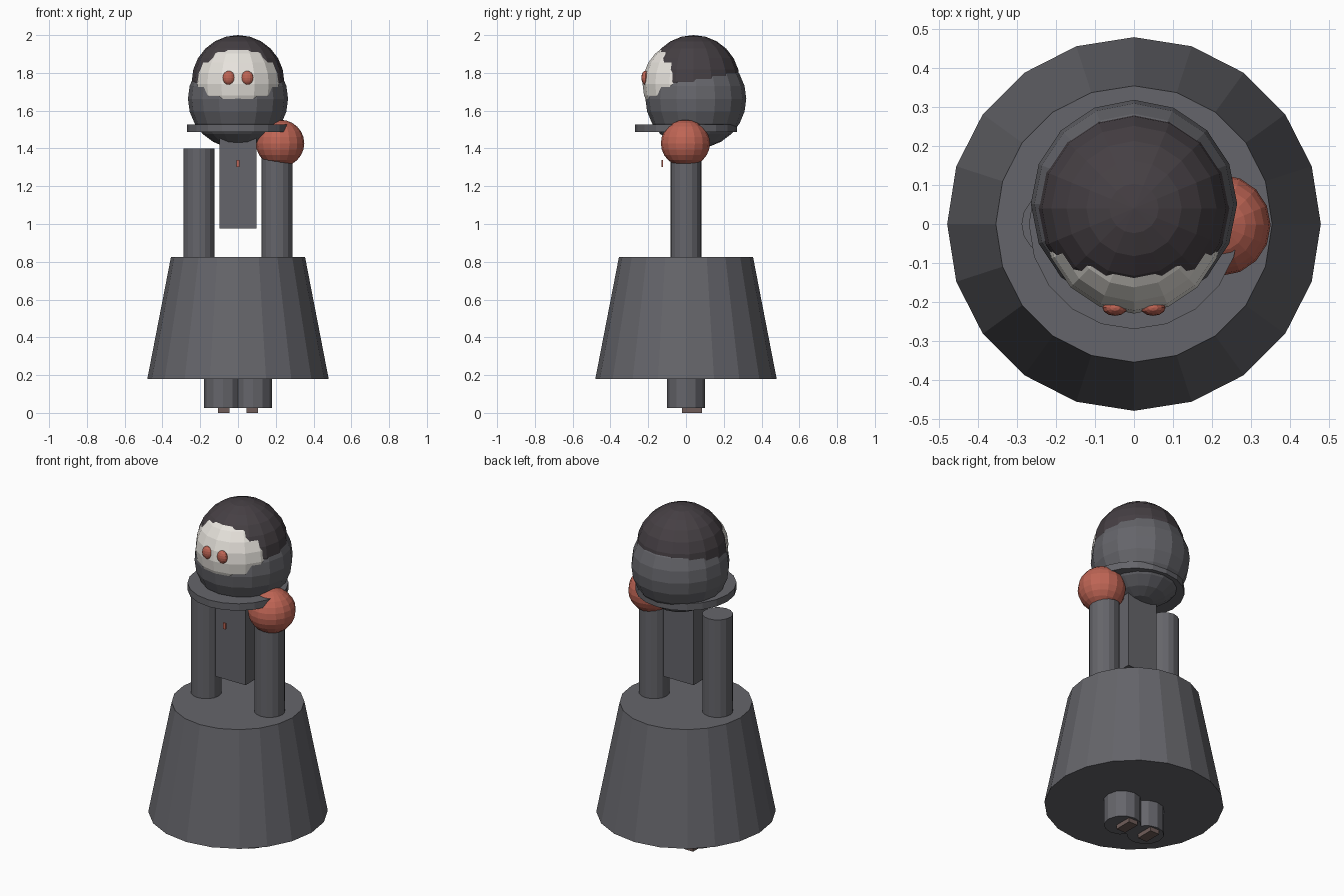
import bpy

if "Cube" in bpy.data.objects:
    bpy.data.objects.remove(bpy.data.objects["Cube"])

def material(name, rgb):
    m = bpy.data.materials.new(name)
    m.diffuse_color = (*rgb, 1)
    m.use_nodes = True
    m.node_tree.nodes["Principled BSDF"].inputs["Base Color"].default_value = m.diffuse_color
    return m

CLOTH = material("cloth_grey", (0.13, 0.13, 0.145))
HAIR = material("dark_hair", (0.06, 0.05, 0.057))
SKIN = material("pale_skin", (0.80, 0.77, 0.72))
RED = material("dull_red", (0.52, 0.13, 0.09))
SOLE = material("sole_brown", (0.16, 0.11, 0.10))

def finish(name, mat):
    ob = bpy.context.object
    ob.name = name
    ob.data.materials.append(mat)
    return ob

def tube(name, x, r1, r2, z0, z1, sides, mat):
    # sides multiple of 4 puts vertices on both axes
    bpy.ops.mesh.primitive_cone_add(vertices=sides, radius1=r1, radius2=r2,
                                    depth=z1 - z0, location=(x, 0, (z0 + z1) / 2))
    return finish(name, mat)

def ball(name, loc, radii, mat, segs=16, rings=12):
    bpy.ops.mesh.primitive_uv_sphere_add(segments=segs, ring_count=rings, radius=1, location=loc)
    bpy.context.object.scale = radii
    return finish(name, mat)

def block(name, loc, size, mat):
    bpy.ops.mesh.primitive_cube_add(size=1, location=loc)
    bpy.context.object.scale = size
    return finish(name, mat)

# Body
tube("skirt", 0, 0.48, 0.355, 0.18, 0.825, 20, CLOTH)
block("torso", (0, 0, 1.215), (0.196, 0.14, 0.48), CLOTH)
tube("collar", 0, 0.27, 0.27, 1.487, 1.528, 20, CLOTH)
block("pendant", (0, -0.125, 1.32), (0.018, 0.008, 0.036), RED)

# Paired limbs, soles and eyes
for side, s in (("left", -1), ("right", 1)):
    tube(side + "_arm", s * 0.207, 0.082, 0.082, 0.75, 1.40, 16, CLOTH)
    tube(side + "_leg", s * 0.08, 0.10, 0.10, 0.025, 0.30, 12, CLOTH)
    block(side + "_sole", (s * 0.075, 0.032, 0.02), (0.06, 0.104, 0.04), SOLE)
    ball(side + "_eye", (s * 0.049, -0.215, 1.774), (0.032, 0.021, 0.037), RED, 12, 8)

# Head: hood, face and hair are overlapping spheres
ball("hood", (0, 0.052, 1.663), (0.265, 0.267, 0.263), CLOTH)
ball("face", (0, 0, 1.74), (0.23, 0.23, 0.23), SKIN)
ball("hair", (0, 0.04, 1.755), (0.245, 0.245, 0.245), HAIR)

# Ball on one shoulder
ball("shoulder_ball", (0.223, -0.003, 1.427), (0.128, 0.13, 0.125), RED)
